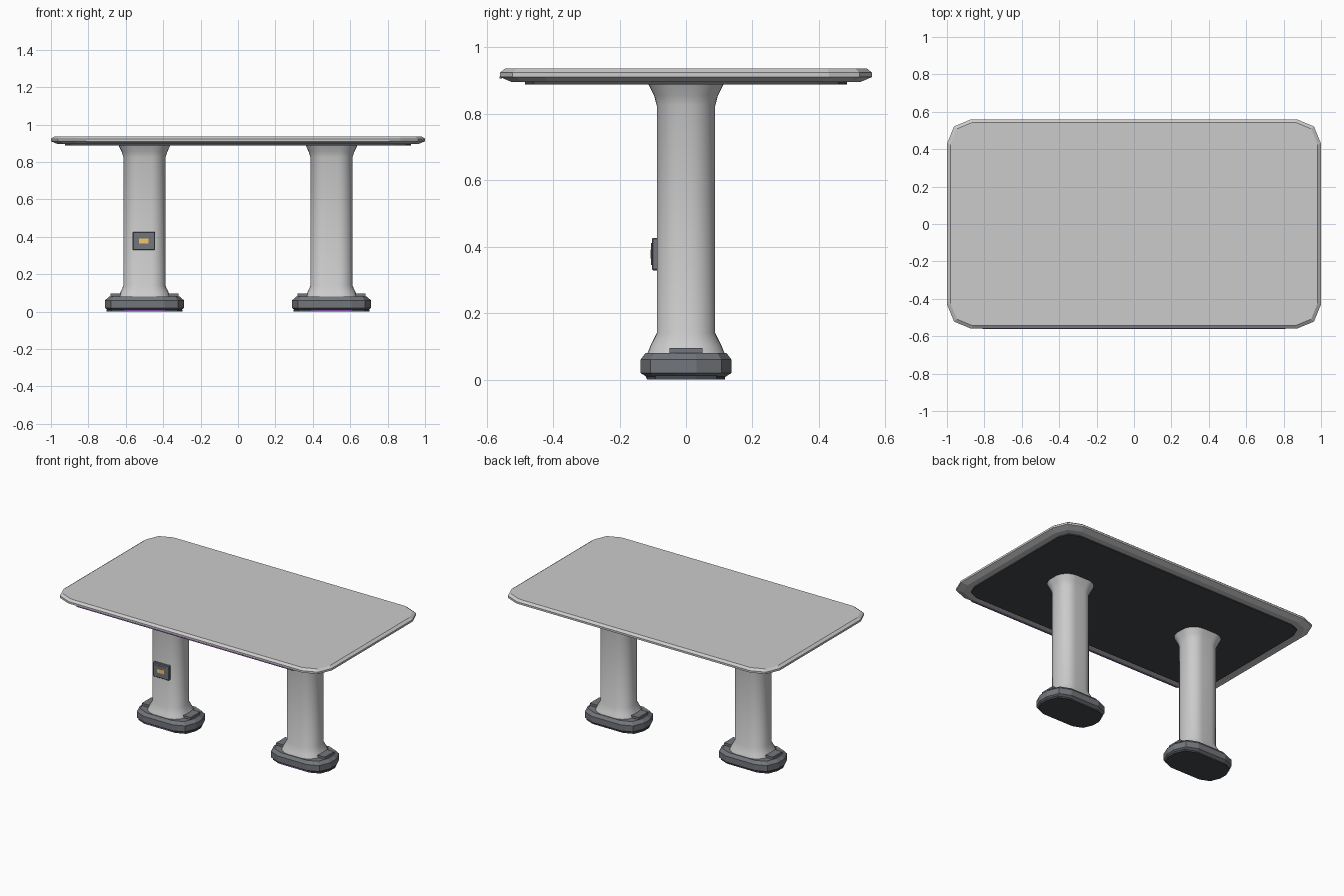
import bpy, bmesh
from math import sin, cos, pi, radians

if "Cube" in bpy.data.objects:
    bpy.data.objects.remove(bpy.data.objects["Cube"])


def material(name, rgb):
    m = bpy.data.materials.new(name)
    m.diffuse_color = (*rgb, 1)
    m.use_nodes = True
    m.node_tree.nodes["Principled BSDF"].inputs["Base Color"].default_value = m.diffuse_color
    return m


light = material("light_grey", (0.55, 0.55, 0.55))
dark = material("dark_grey", (0.17, 0.18, 0.2))
black = material("charcoal", (0.06, 0.065, 0.075))
purple = material("purple_glow", (0.35, 0.12, 0.6))
amber = material("amber_screen", (0.9, 0.55, 0.15))


def ring(hx, hy, r, seg):
    """Outline of a rounded rectangle."""
    pts = []
    for q, (sx, sy) in enumerate([(1, 1), (-1, 1), (-1, -1), (1, -1)]):
        for i in range(seg + 1):
            a = (q + i / seg) * pi / 2
            pts.append((sx * (hx - r) + r * cos(a), sy * (hy - r) + r * sin(a)))
    return pts


def loft(name, levels, seg, mat, x=0, smooth=False):
    """Stack rounded rectangles (half x, half y, radius, z) into a closed solid."""
    bm = bmesh.new()
    rings = [[bm.verts.new((px, py, z)) for px, py in ring(hx, hy, r, seg)]
             for hx, hy, r, z in levels]
    n = len(rings[0])
    for a, b in zip(rings, rings[1:]):
        for i in range(n):
            j = (i + 1) % n
            bm.faces.new((a[i], a[j], b[j], b[i]))
    bm.faces.new(rings[0][::-1])
    bm.faces.new(rings[-1])
    me = bpy.data.meshes.new(name)
    bm.to_mesh(me)
    bm.free()
    me.materials.append(mat)
    ob = bpy.data.objects.new(name, me)
    ob.location.x = x
    bpy.context.collection.objects.link(ob)
    if smooth:
        bpy.ops.object.select_all(action='DESELECT')
        ob.select_set(True)
        bpy.context.view_layer.objects.active = ob
        bpy.ops.object.shade_smooth_by_angle(angle=radians(40))
    return ob


def box(name, center, size, mat, bevel=0):
    bpy.ops.mesh.primitive_cube_add(size=1, location=center)
    ob = bpy.context.object
    ob.name = name
    ob.scale = size
    bpy.ops.object.transform_apply(location=False, rotation=False, scale=True)
    ob.data.materials.append(mat)
    if bevel:
        mod = ob.modifiers.new("bevel", 'BEVEL')
        mod.width = bevel
        mod.segments = 1
    return ob


# Tabletop slab with chamfered rim, underside panel and edge light
loft("tabletop", [(0.965, 0.525, 0.115, 0.896), (1.0, 0.56, 0.13, 0.911),
                  (1.0, 0.56, 0.13, 0.924), (0.982, 0.544, 0.12, 0.937)], 2, light)
loft("underside_panel", [(0.925, 0.485, 0.09, 0.889), (0.925, 0.485, 0.09, 0.899)], 2, black)
box("edge_light", (0, -0.558, 0.909), (1.62, 0.008, 0.006), purple)

for side, x in (("left", -0.5), ("right", 0.5)):
    # Column flaring at both ends
    loft(side + "_leg", [(0.14, 0.118, 0.095, 0.074), (0.13, 0.108, 0.09, 0.1),
                         (0.112, 0.088, 0.078, 0.14), (0.112, 0.088, 0.078, 0.825),
                         (0.122, 0.096, 0.082, 0.855), (0.14, 0.115, 0.095, 0.892)],
         8, light, x, True)
    # Chamfered foot with ground plate and glow strip
    loft(side + "_base", [(0.195, 0.118, 0.09, 0.008), (0.211, 0.137, 0.105, 0.02),
                          (0.211, 0.137, 0.105, 0.06), (0.19, 0.122, 0.095, 0.08)], 2, dark, x)
    loft(side + "_ground_plate", [(0.203, 0.118, 0.09, 0.0), (0.203, 0.118, 0.09, 0.012)],
         2, black, x)
    box(side + "_base_light", (x, -0.116, 0.007), (0.22, 0.008, 0.006), purple)
    # Raised pads at both ends of the foot
    for s in (-1, 1):
        box(f"{side}_base_pad_{'inner' if s * x < 0 else 'outer'}",
            (x + s * 0.152, 0, 0.085), (0.06, 0.1, 0.022), dark)

# Control box on the left column
box("control_box", (-0.503, -0.091, 0.378), (0.12, 0.024, 0.098), dark, 0.004)
box("control_bezel", (-0.503, -0.1035, 0.378), (0.088, 0.003, 0.066), dark)
box("control_screen", (-0.503, -0.105, 0.378), (0.05, 0.003, 0.026), amber)
